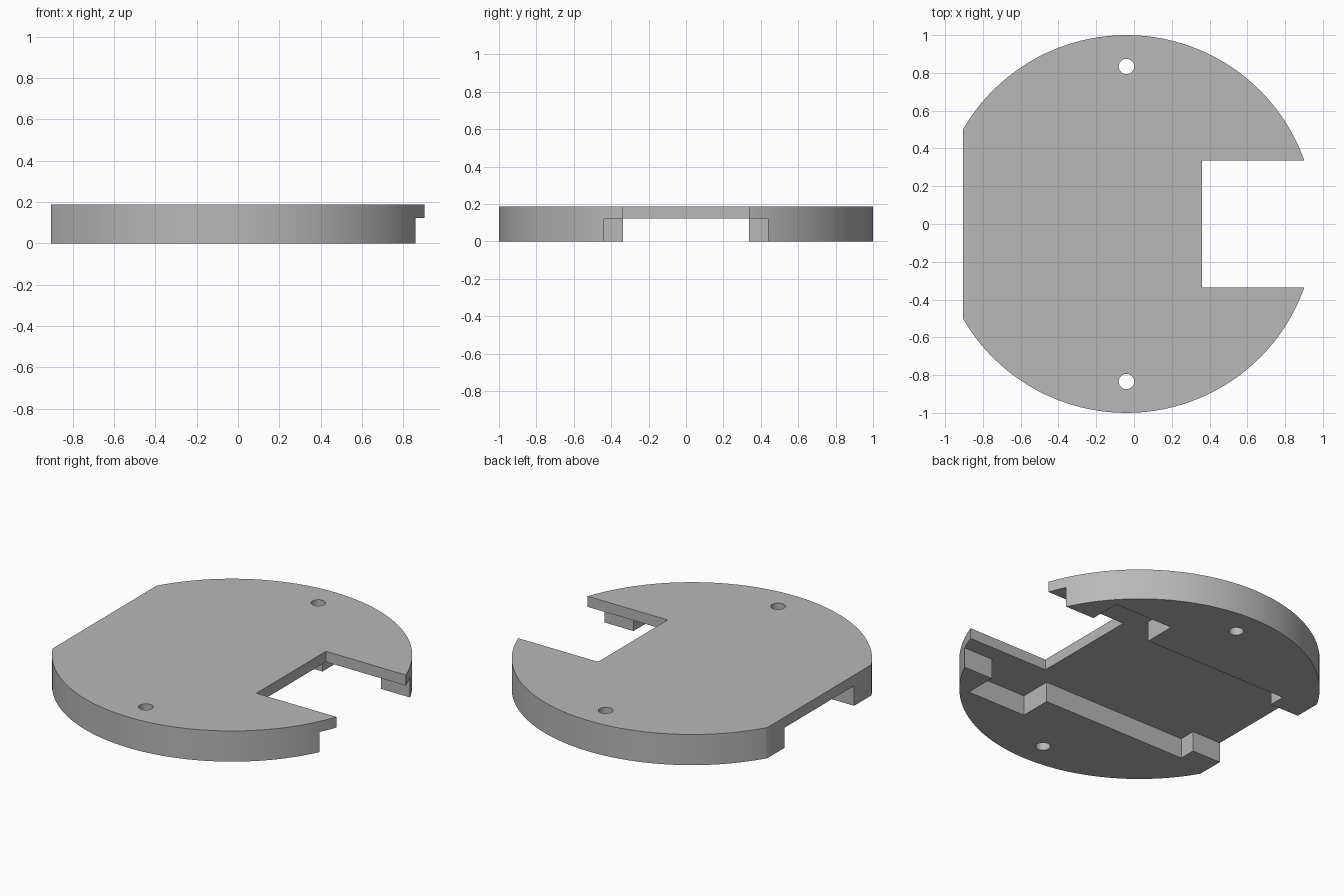
import bpy
import bmesh
import math

cube = bpy.data.objects.get("Cube")
if cube:
    bpy.data.objects.remove(cube, do_unlink=True)

HEIGHT = 0.188      # full thickness
CEILING = 0.123     # top of the underside channel
CENTRE_X = -0.04    # centre of the round outline
FLAT_X = -0.904     # straight cut side
SLOT = 0.336        # half width of the open slot
CHANNEL = 0.438     # half width of the main channel
POCKET = 0.635      # half width of the side pockets

grey = bpy.data.materials.new("plain grey")
grey.use_nodes = True
colour = (0.48, 0.48, 0.48, 1)
grey.diffuse_color = colour
grey.node_tree.nodes["Principled BSDF"].inputs["Base Color"].default_value = colour


def prism(name, outline, bottom, top):
    """Extrude a flat outline between two heights."""
    bm = bmesh.new()
    face = bm.faces.new([bm.verts.new((x, y, bottom)) for x, y in outline])
    out = bmesh.ops.extrude_face_region(bm, geom=[face])
    verts = [v for v in out["geom"] if isinstance(v, bmesh.types.BMVert)]
    bmesh.ops.translate(bm, verts=verts, vec=(0, 0, top - bottom))
    bmesh.ops.recalc_face_normals(bm, faces=bm.faces)
    mesh = bpy.data.meshes.new(name)
    bm.to_mesh(mesh)
    bm.free()
    mesh.materials.append(grey)
    obj = bpy.data.objects.new(name, mesh)
    bpy.context.collection.objects.link(obj)
    return obj


def circle(x, y, radius, count):
    angles = [2 * math.pi * i / count for i in range(count)]
    return [(x + radius * math.cos(a), y + radius * math.sin(a)) for a in angles]


def mirrored(half):
    """Close a half outline by mirroring it across the x axis."""
    return half + [(x, -y) for x, y in reversed(half)]


def cut(body, cutter):
    cutter.hide_render = True
    mod = body.modifiers.new(cutter.name, 'BOOLEAN')
    mod.operation = 'DIFFERENCE'
    mod.solver = 'EXACT'
    mod.object = cutter
    bpy.context.view_layer.objects.active = body
    bpy.ops.object.modifier_apply(modifier=mod.name)
    bpy.data.objects.remove(cutter, do_unlink=True)


# Round body
body = prism("round_base_plate", circle(CENTRE_X, 0, 1, 128), 0, HEIGHT)

# Straight side
cut(body, prism("flat_side_cutter", mirrored([(-2, 2), (FLAT_X, 2)]), -1, 1))

# Stepped channel with side pockets on the underside
channel = [(-2, SLOT), (-0.71, SLOT), (-0.71, CHANNEL), (0.265, CHANNEL),
           (0.265, POCKET), (0.662, POCKET), (0.662, CHANNEL), (2, CHANNEL)]
cut(body, prism("channel_cutter", mirrored(channel), -1, CEILING))

# Open slot through the plate
cut(body, prism("slot_cutter", mirrored([(0.36, SLOT), (2, SLOT)]), -1, 1))

# Two screw holes
for side in (-1, 1):
    cut(body, prism("hole_cutter", circle(CENTRE_X, 0.834 * side, 0.041, 32), -1, 1))

bpy.ops.object.select_all(action='DESELECT')
body.select_set(True)
bpy.context.view_layer.objects.active = body
bpy.ops.object.shade_smooth_by_angle(angle=math.radians(30))
